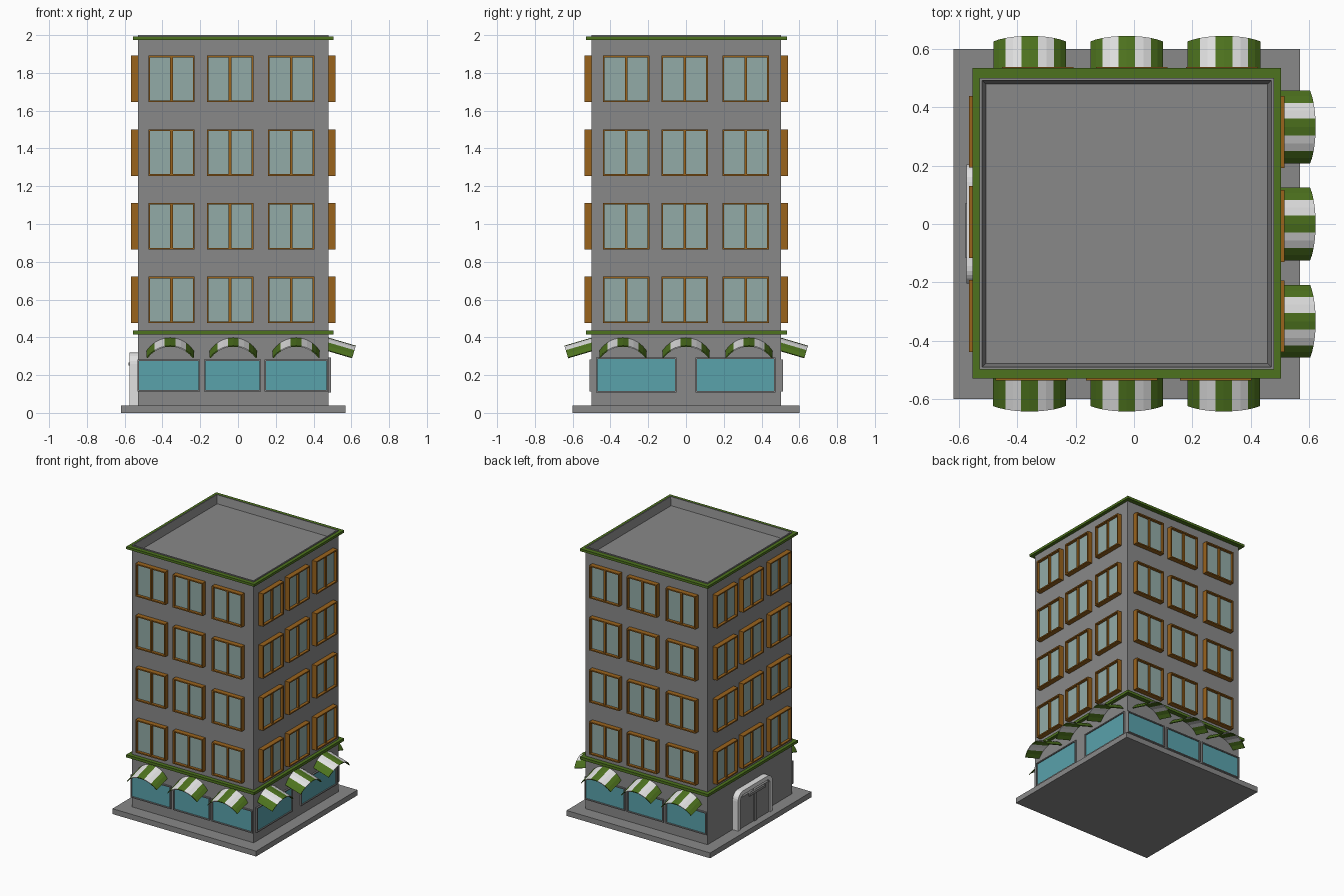
import bpy, bmesh, math
from mathutils import Matrix, Vector

if "Cube" in bpy.data.objects:
    bpy.data.objects.remove(bpy.data.objects["Cube"])


def material(name, rgb):
    m = bpy.data.materials.new(name)
    m.diffuse_color = (*rgb, 1)
    m.use_nodes = True
    m.node_tree.nodes["Principled BSDF"].inputs["Base Color"].default_value = m.diffuse_color
    return m


GREY = material("wall grey", (0.25, 0.25, 0.25))
GREEN = material("trim green", (0.075, 0.17, 0.013))
WOOD = material("window wood", (0.32, 0.125, 0.012))
PANE = material("pale glass", (0.29, 0.41, 0.39))
SHOP = material("shop glass", (0.10, 0.36, 0.41))
WHITE = material("white", (0.75, 0.75, 0.75))
CX = -0.025  # tower centre in x


def add_box(bm, x, y, z):
    """Box from three (low, high) ranges."""
    size = [b - a for a, b in (x, y, z)]
    mid = Vector([(a + b) / 2 for a, b in (x, y, z)])
    bmesh.ops.create_cube(bm, size=1, matrix=Matrix.Translation(mid) @ Matrix.Diagonal((*size, 1)))


def add_frame(bm, x, y, z, t):
    """Four bars around a rectangle facing -y."""
    add_box(bm, (x[0], x[0] + t), y, z)
    add_box(bm, (x[1] - t, x[1]), y, z)
    for lo, hi in ((z[0], z[0] + t), (z[1] - t, z[1])):
        add_box(bm, (x[0] + t, x[1] - t), y, (lo, hi))


def finish(bm, name, mats, matrix=Matrix()):
    bmesh.ops.recalc_face_normals(bm, faces=bm.faces)
    me = bpy.data.meshes.new(name)
    bm.to_mesh(me)
    bm.free()
    for m in mats:
        me.materials.append(m)
    ob = bpy.data.objects.new(name, me)
    ob.matrix_world = matrix
    bpy.context.collection.objects.link(ob)
    return ob


# pavement slab
bm = bmesh.new()
add_box(bm, (-0.62, 0.57), (-0.6, 0.6), (0, 0.04))
finish(bm, "pavement", [GREY])

# tower with sunken roof
bm = bmesh.new()
add_box(bm, (-0.53, 0.48), (-0.5, 0.502), (0.04, 2.0))
bm.normal_update()
top = max(bm.faces, key=lambda f: f.calc_center_median().z)
bmesh.ops.inset_region(bm, faces=[top], thickness=0.012)
bmesh.ops.inset_region(bm, faces=[top], thickness=0.018, depth=0)
for v in top.verts:
    v.co.z -= 0.06
finish(bm, "tower", [GREY])

# green cornices, hollow so the roof stays open
for name, z in (("shop_cornice", (0.415, 0.435)), ("roof_cornice", (1.975, 1.993))):
    bm = bmesh.new()
    for y in ((-0.53, -0.5), (0.502, 0.535)):
        add_box(bm, (-0.555, 0.505), y, z)
    for x in ((-0.555, -0.53), (0.48, 0.505)):
        add_box(bm, x, (-0.5, 0.502), z)
    finish(bm, name, [GREEN])


def awning(u, d, name, matrix):
    """Striped barrel awning sloping down away from the wall."""
    bm = bmesh.new()
    half, r, n = 0.1225, 0.152, 10
    a = math.asin(half / r)
    rows = []
    for i in range(n + 1):
        t = -a + 2 * a * i / n
        x, h = u + r * math.sin(t), r * (math.cos(t) - 1)
        # ends lean with the slope
        rows.append([bm.verts.new((x, -d + 0.01 - 0.3 * h - s * 0.153, 0.398 + h - s * 0.045)) for s in (0, 1)])
    for i in range(n):
        f = bm.faces.new((rows[i][0], rows[i + 1][0], rows[i + 1][1], rows[i][1]))
        f.material_index = (i // 2) % 2
    ob = finish(bm, name, [GREEN, WHITE], matrix)
    mod = ob.modifiers.new("thickness", "SOLIDIFY")
    mod.thickness = 0.006
    mod.offset = 0


# each side is modelled as the front, then turned around the tower
SIDES = {  # name: quarter turns, wall distance, window shift, shop windows, shop z
    "front": (0, 0.5, 0.0, [(-0.502, -0.182), (-0.15, 0.14), (0.17, 0.495)], (0.12, 0.277)),
    "right": (1, 0.505, 0.01, [(-0.47, -0.055), (0.055, 0.467)], (0.115, 0.288)),
    "back": (2, 0.502, 0.0, [(-0.502, -0.182), (-0.15, 0.14), (0.17, 0.495)], (0.12, 0.277)),
    "left": (3, 0.505, 0.01, [], None),
}
for side, (turn, d, shift, shops, sz) in SIDES.items():
    M = Matrix.Translation((CX, 0, 0)) @ Matrix.Rotation(turn * math.pi / 2, 4, "Z")
    frames, panes = bmesh.new(), bmesh.new()
    for row in range(4):
        z0 = 0.475 + row * 0.39
        for u in (-0.327, -0.017, 0.306):
            x, z = (u + shift - 0.123, u + shift + 0.123), (z0, z0 + 0.246)
            add_frame(frames, x, (-d - 0.037, -d + 0.005), z, 0.009)
            mid = u + shift
            add_box(frames, (mid - 0.007, mid + 0.007), (-d - 0.03, -d), z)
            add_box(panes, (x[0] + 0.004, x[1] - 0.004), (-d - 0.016, -d), (z[0] + 0.004, z[1] - 0.004))
    finish(frames, side + "_window_frames", [WOOD], M)
    finish(panes, side + "_window_panes", [PANE], M)

    if shops:
        surround, glass = bmesh.new(), bmesh.new()
        for x in shops:
            add_box(glass, x, (-d - 0.004, -d + 0.002), sz)
            add_frame(surround, (x[0] - 0.006, x[1] + 0.006), (-d - 0.012, -d + 0.002),
                      (sz[0] - 0.006, sz[1] + 0.006), 0.008)
        finish(surround, side + "_shop_frames", [GREY], M)
        finish(glass, side + "_shop_glass", [SHOP], M)
        for i, u in enumerate((-0.334, 0, 0.333)):
            awning(u, d, f"{side}_awning_{i + 1}", M)

# doorway on the left side: white round-cornered surround
d = 0.505
M = Matrix.Translation((CX, 0, 0)) @ Matrix.Rotation(3 * math.pi / 2, 4, "Z")


def arch(w, h, r):
    pts = [(-w, 0.04)]
    for sx, cx in ((-1, -w + r), (1, w - r)):
        for i in range(7):
            t = math.pi - i * math.pi / 12 if sx < 0 else math.pi / 2 - i * math.pi / 12
            pts.append((cx + r * math.cos(t), h - r + r * math.sin(t)))
    return pts + [(w, 0.04)]


outer, inner = arch(0.205, 0.32, 0.06), arch(0.175, 0.29, 0.035)
bm = bmesh.new()
loops = [[bm.verts.new((x, y, z)) for x, z in p] for p, y in
         ((outer, -d), (outer, -d - 0.045), (inner, -d - 0.045), (inner, -d))]
for a, b in zip(loops, loops[1:]):
    for i in range(len(a) - 1):
        bm.faces.new((a[i], a[i + 1], b[i + 1], b[i]))
finish(bm, "door_surround", [WHITE], M)

# door leaves
bm = bmesh.new()
for x in ((-0.174, -0.004), (0.004, 0.174)):
    add_box(bm, x, (-d - 0.036, -d), (0.04, 0.27))
finish(bm, "door_leaves", [GREY], M)

# closer bar above the leaves and the centre post
bm = bmesh.new()
add_box(bm, (-0.07, 0.115), (-d - 0.05, -d), (0.25, 0.268))
add_box(bm, (-0.008, 0.018), (-d - 0.044, -d), (0.04, 0.25))
finish(bm, "door_bar", [GREY], M)
